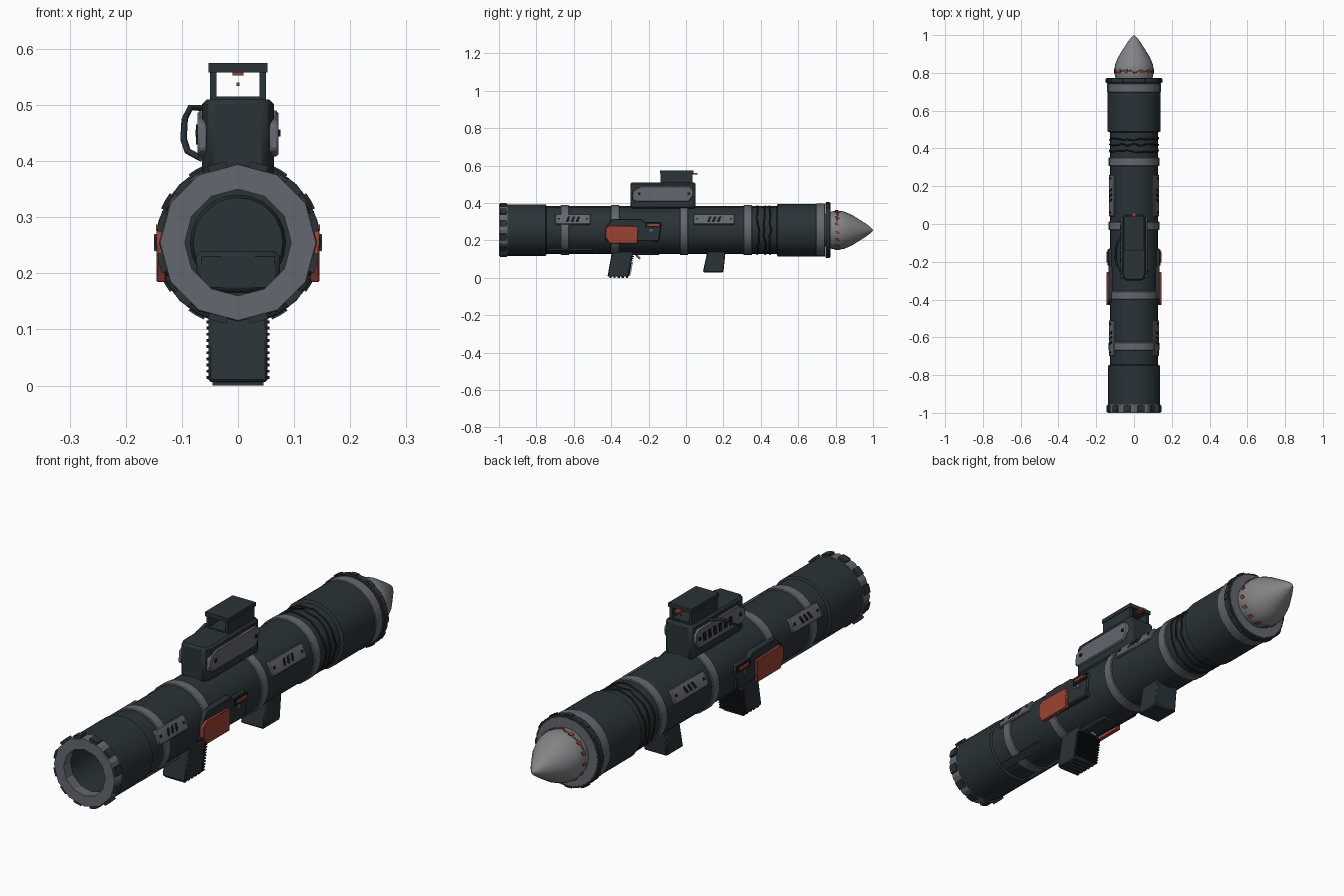
import bpy, bmesh, math, random
from mathutils import Vector, Matrix

random.seed(4)
cube = bpy.data.objects.get("Cube")
if cube:
    bpy.data.objects.remove(cube, do_unlink=True)

AXIS_Z = 0.255
meshes = []


def material(name, r, g, b):
    m = bpy.data.materials.new(name)
    m.use_nodes = True
    m.diffuse_color = (r, g, b, 1)
    m.node_tree.nodes["Principled BSDF"].inputs["Base Color"].default_value = (r, g, b, 1)
    return m


SLATE = material("dark slate", 0.023, 0.033, 0.039)
GREY = material("band grey", 0.125, 0.136, 0.158)
LIGHT = material("warhead grey", 0.225, 0.23, 0.24)
RED = material("warning red", 0.33, 0.055, 0.032)
BLACK = material("black", 0.008, 0.010, 0.012)


def finish(name, bm, mat, bevel=0):
    bmesh.ops.recalc_face_normals(bm, faces=bm.faces)
    me = bpy.data.meshes.new(name)
    bm.to_mesh(me)
    bm.free()
    me.materials.append(mat)
    ob = bpy.data.objects.new(name, me)
    bpy.context.collection.objects.link(ob)
    if bevel:
        mod = ob.modifiers.new("soft edge", "BEVEL")
        mod.width = bevel
        mod.segments = 1
    meshes.append(ob)
    return ob


def polar(y, r, a):
    """Point around the barrel axis; angle runs from the top towards +x."""
    return Vector((r * math.sin(a), y, AXIS_Z + r * math.cos(a)))


def lathe(name, profile, mat, sides=24, closed=False):
    """Turn (y, radius) pairs about the barrel axis."""
    bm = bmesh.new()
    vs = [bm.verts.new(polar(y, r, 0)) for y, r in profile]
    edges = [bm.edges.new(p) for p in zip(vs, vs[1:])]
    if closed:
        edges.append(bm.edges.new((vs[-1], vs[0])))
    bmesh.ops.spin(bm, geom=vs + edges, cent=(0, 0, AXIS_Z), axis=(0, 1, 0),
                   angle=math.tau, steps=sides)
    bmesh.ops.remove_doubles(bm, verts=bm.verts, dist=0.0002)
    return finish(name, bm, mat)


def ring(name, y0, y1, r0, r1, mat, sides=24):
    c = 0.003
    return lathe(name, [(y0, r0), (y0, r1 - c), (y0 + c, r1), (y1 - c, r1),
                        (y1, r1 - c), (y1, r0)], mat, sides, True)


def prism(name, pts, axis, lo, hi, mat, bevel=0):
    """Extrude a flat outline along one axis."""
    def at(p, d):
        q = list(p)
        q.insert(axis, d)
        return q
    bm = bmesh.new()
    f = bm.faces.new([bm.verts.new(at(p, lo)) for p in pts])
    new = bmesh.ops.extrude_face_region(bm, geom=[f])["geom"]
    shift = Vector(at((0, 0), hi - lo))
    bmesh.ops.translate(bm, vec=shift, verts=[v for v in new if isinstance(v, bmesh.types.BMVert)])
    return finish(name, bm, mat, bevel)


def box(name, x, y, z, mat, bevel=0):
    return prism(name, [(x[0], y[0]), (x[1], y[0]), (x[1], y[1]), (x[0], y[1])], 2, *z, mat, bevel)


def arc_plate(name, y0, y1, a0, a1, r0, r1, mat, steps=3, skew=0, bevel=0):
    """Curved plate hugging the barrel, angles in degrees."""
    bm = bmesh.new()
    rows = []
    for i in range(steps + 1):
        t = i / steps
        a = math.radians(a0 + (a1 - a0) * t)
        rows.append([bm.verts.new(polar(y + skew * t, r, a))
                     for y, r in ((y0, r0), (y1, r0), (y1, r1), (y0, r1))])
    for p, q in zip(rows, rows[1:]):
        for k in range(4):
            bm.faces.new((p[k], p[(k + 1) % 4], q[(k + 1) % 4], q[k]))
    bm.faces.new(rows[0])
    bm.faces.new(rows[-1][::-1])
    return finish(name, bm, mat, bevel)


def wire(name, pts, thick, mat, cyclic=False):
    cu = bpy.data.curves.new(name, "CURVE")
    cu.dimensions = "3D"
    cu.bevel_depth = thick
    cu.bevel_resolution = 1
    sp = cu.splines.new("POLY")
    sp.points.add(len(pts) - 1)
    for p, co in zip(sp.points, pts):
        p.co = (*co, 1)
    sp.use_cyclic_u = cyclic
    cu.materials.append(mat)
    bpy.context.collection.objects.link(bpy.data.objects.new(name, cu))


# Barrel shell with its open rear bore
lathe("barrel", [(-0.6, 0), (-0.6, 0.1), (-0.97, 0.1), (-0.97, 0.137), (-0.75, 0.137),
                 (-0.745, 0.128), (0.485, 0.128), (0.49, 0.14), (0.72, 0.14), (0.72, 0)], SLATE)
lathe("bore_plate", [(-0.62, 0), (-0.62, 0.08), (-0.6, 0.085)], SLATE)
box("bore_block", (-0.075, 0.075), (-0.72, -0.6), (0.165, 0.24), SLATE, 0.01)

# Rear collar with teeth
lathe("rear_collar", [(-1, 0.095), (-1, 0.139), (-0.955, 0.141), (-0.955, 0.095)], GREY, 12, True)
for i in range(12):
    a = 30 * i + 15
    arc_plate("collar_tooth", -0.995, -0.96, a - 7, a + 7, 0.13, 0.146, SLATE, 2)

# Grey bands and front collar
for y in (-0.648, -0.378, -0.01, 0.33):
    ring("barrel_band", y - 0.022, y + 0.022, 0.12, 0.134, GREY)
ring("front_band", 0.695, 0.743, 0.13, 0.142, GREY)
ring("front_collar", 0.745, 0.772, 0.1, 0.147, SLATE)
lathe("front_collar_face", [(0.773, 0.07), (0.773, 0.138), (0.768, 0.14)], GREY)
for i in range(12):
    arc_plate("front_lug", 0.748, 0.768, 30 * i - 6, 30 * i + 6, 0.14, 0.15, SLATE, 2)

# Loose wire coils around the neck
for y in (0.385, 0.42, 0.45):
    pts = [polar(y + random.uniform(-0.007, 0.007), 0.129, math.tau * i / 24) for i in range(24)]
    wire("neck_coil", pts, 0.004, BLACK, True)

# Warhead with red markings
lathe("warhead", [(0.74, 0.085), (0.78, 0.1), (0.81, 0.105), (0.845, 0.1), (0.885, 0.083),
                  (0.925, 0.058), (0.96, 0.036), (0.985, 0.018), (0.996, 0.007), (1, 0)], LIGHT)
zig = [polar(0.806 + random.uniform(-0.007, 0.007), 0.105, math.radians(a)) for a in range(-64, 65, 8)]
wire("warhead_zigzag", zig, 0.003, RED)
for a in range(24, 360, 24):
    arc_plate("warhead_mark", 0.796, 0.814, a - 4, a + 4, 0.098, 0.107, RED, 2, 0.006)

# Curved side plates with slots and bolts
for s in (-1, 1):
    for y0, y1 in ((-0.70, -0.51), (0.04, 0.26)):
        mid = (y0 + y1) / 2
        arc_plate("side_plate", y0, y1, s * 51, s * 77, 0.12, 0.138, GREY, 3, 0, 0.004)
        for k in (-1, 0, 1):
            y = mid + 0.026 * k
            arc_plate("plate_slot", y, y + 0.013, s * 58, s * 70, 0.13, 0.1395, BLACK, 2, -0.01)
        for y in (y0 + 0.02, y1 - 0.02):
            arc_plate("plate_bolt", y - 0.005, y + 0.005, s * 62, s * 66, 0.13, 0.141, BLACK, 1)
    arc_plate("lower_rail", -0.74, -0.5, s * 140, s * 154, 0.12, 0.137, SLATE, 2)

# Receiver side panels with red plates
panel = [(-0.43, 0.2), (-0.43, 0.27), (-0.395, 0.315), (-0.24, 0.315), (-0.225, 0.3),
         (-0.14, 0.3), (-0.13, 0.285), (-0.145, 0.195)]
plate = [(-0.41, 0.185), (-0.26, 0.185), (-0.255, 0.275), (-0.41, 0.28), (-0.43, 0.265), (-0.43, 0.22)]
for s in (-1, 1):
    prism("receiver_panel", panel, 0, s * 0.1, s * 0.135, SLATE, 0.004)
    prism("red_plate", plate, 0, s * 0.128, s * 0.145, RED, 0.002)
    box("selector_recess", (s * 0.13, s * 0.139), (-0.22, -0.135), (0.268, 0.295), BLACK)
    box("selector", (s * 0.13, s * 0.146), (-0.205, -0.145), (0.276, 0.287), RED)
    box("receiver_pin", (s * 0.13, s * 0.14), (-0.195, -0.18), (0.247, 0.262), GREY)

# Sight body
half = [(0.05, -0.298), (0.064, -0.265), (0.064, 0.035), (0.055, 0.052)]
prism("sight_body", half + [(-x, y) for x, y in reversed(half)], 2, 0.37, 0.51, SLATE, 0.008)
cover = [(-0.288, 0.42), (-0.27, 0.408), (0.015, 0.408), (0.04, 0.44), (0.04, 0.47),
         (0.02, 0.49), (-0.24, 0.49), (-0.285, 0.465)]
for s in (-1, 1):
    prism("sight_cover", cover, 0, s * 0.055, s * 0.072, GREY, 0.004)
    for y in (-0.25, 0.015):
        box("cover_bolt", (s * 0.07, s * 0.076), (y - 0.006, y + 0.006), (0.444, 0.456), BLACK)
for k in range(6):
    y = -0.2 + 0.034 * k
    prism("sight_vent", [(y, 0.43), (y + 0.018, 0.43), (y + 0.024, 0.465), (y + 0.006, 0.465)],
          0, -0.07, -0.0745, BLACK)

# Strap on the sight's right side
wire("sight_strap", [(-0.06, -0.06, 0.495), (-0.085, -0.09, 0.495), (-0.095, -0.13, 0.475),
                     (-0.097, -0.18, 0.44), (-0.09, -0.22, 0.418), (-0.066, -0.25, 0.405)], 0.006, SLATE)

# Hollow hood above the sight
prism("hood_top", [(-0.14, 0.558), (0.04, 0.558), (0.04, 0.575), (-0.14, 0.575)], 0, -0.053, 0.053, SLATE)
for s in (-1, 1):
    box("hood_wall", (s * 0.038, s * 0.05), (-0.135, 0.035), (0.505, 0.56), SLATE)
box("hood_floor", (-0.05, 0.05), (-0.135, 0.035), (0.505, 0.515), SLATE)
box("hood_marker", (-0.01, 0.01), (0.02, 0.062), (0.553, 0.561), RED)
box("aiming_dot", (-0.003, 0.003), (0.03, 0.034), (0.534, 0.54), RED)

# Grips with ribbed edges
rear = [(-0.42, 0.006), (-0.305, 0.006), (-0.28, 0.145), (-0.395, 0.145)]
front = [(0.09, 0.03), (0.2, 0.03), (0.212, 0.145), (0.115, 0.145)]
prism("rear_grip", rear, 0, -0.053, 0.053, SLATE, 0.005)
prism("front_grip", front, 0, -0.053, 0.053, SLATE, 0.005)
for k in range(10):
    z = 0.012 + 0.011 * k
    y = -0.318 + 0.18 * z
    box("grip_rib", (-0.056, 0.056), (y, y + 0.02), (z, z + 0.005), BLACK)
for k in range(5):
    y = -0.41 + 0.022 * k
    box("grip_foot", (-0.045, 0.045), (y, y + 0.012), (0, 0.01), SLATE)
wire("trigger", [(0, -0.275, 0.135), (0, -0.262, 0.118), (0, -0.245, 0.102)], 0.006, GREY)
box("trigger_base", (-0.04, 0.04), (-0.4, -0.14), (0.122, 0.16), SLATE, 0.005)

# Smooth shading with crisp edges
bpy.ops.object.select_all(action="DESELECT")
for ob in meshes:
    ob.select_set(True)
bpy.context.view_layer.objects.active = meshes[0]
bpy.ops.object.shade_smooth_by_angle(angle=math.radians(25))
